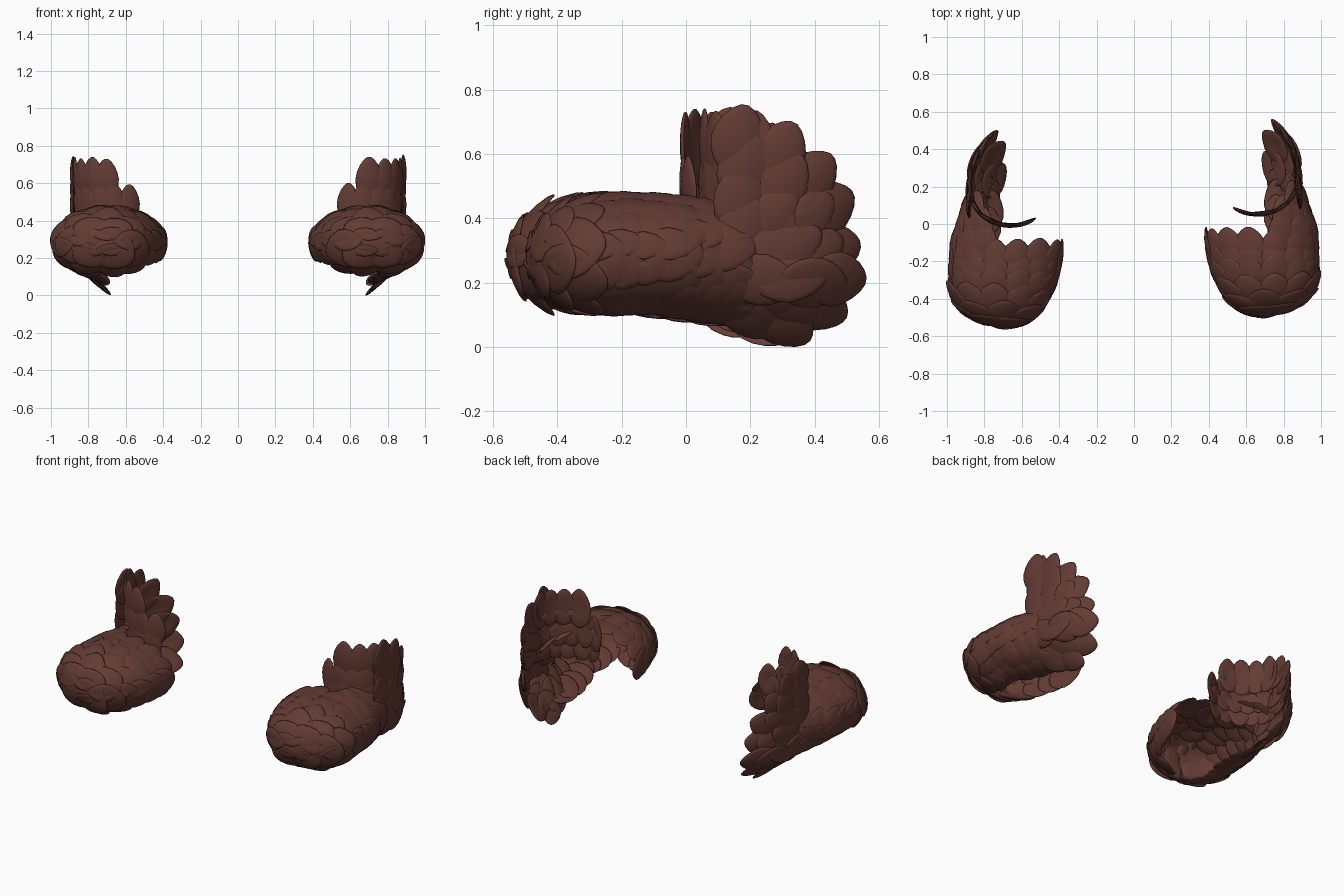
import bpy, bmesh, math, random
from mathutils import Vector

if "Cube" in bpy.data.objects:
    bpy.data.objects.remove(bpy.data.objects["Cube"])

random.seed(4)
brown = bpy.data.materials.new("dark_brown")
brown.diffuse_color = (0.125, 0.044, 0.034, 1)
brown.use_nodes = True
brown.node_tree.nodes["Principled BSDF"].inputs["Base Color"].default_value = brown.diffuse_color


def lerp_table(table, t):
    if t <= table[0][0]:
        return table[0][1]
    for (a, va), (b, vb) in zip(table, table[1:]):
        if t <= b:
            return va + (vb - va) * (t - a) / (b - a)
    return table[-1][1]


# Front shell: flattened tube along y, rounded and closed at the front
SHELL_Y = list(enumerate([-.525, -.505, -.455, -.375, -.275, -.17, -.07, .03, .13]))
SHELL_R = list(enumerate([.03, .38, .66, .85, .95, .99, .99, .98, .96]))


def shell_point(t, deg):
    a = math.radians(deg)
    r = lerp_table(SHELL_R, t)
    y = lerp_table(SHELL_Y, t)
    x = .685 + .295 * r * math.cos(a) + .04 * max(0, min(1, (5 - t) / 2.5))
    y += .12 * (x - .66) * max(0, 1 - t / 5)
    x -= .25 * max(0, y + .1)
    sag = .15 * max(0, y + .1) * (math.sin(a) < 0) * math.sin(a)
    return Vector((x, y, .292 + .19 * min(1, r * 1.04) * math.sin(a) + sag))


# Rear guard: cupped fan radiating from the end of the shell
FAN_R = [(-70, .13), (-50, .21), (-35, .34), (-20, .42), (-8, .465), (10, .455),
         (25, .475), (45, .505), (70, .525), (90, .52)]
FAN_X = [(-.05, .93), (0, .92), (.12, .89), (.3, .875), (.4, .84), (.5, .76), (.58, .67)]


def fan_point(q, deg):
    a = math.radians(deg)
    r = lerp_table(FAN_R, deg) * q
    y, z = .07 + r * math.cos(a), .235 + r * math.sin(a)
    return Vector((lerp_table(FAN_X, y) - .95 * max(0, .21 - z), y, z))


# Upright collar: front edge of the guard, turning inward behind the shell
def collar_point(z, deg):
    a = math.radians(deg)
    return Vector((.66 + .215 * math.sin(a), .21 - .19 * math.cos(a), z))


def add_scale(bm, side, origin, across, along, normal, width, length, bend, curl):
    """One leaf-shaped plate: domed front, flatter back."""
    seg, layers = 18, []
    profile = [(.45, .0095), (.82, .006), (.97, .002), (1, -.002), (.95, -.006), (.5, -.005)]

    def place(u, v, h):
        h -= bend * u * u + curl * v * v
        p = origin + across * u + along * v + normal * h
        return bm.verts.new((p.x * side, p.y + .03 * side, p.z))

    for k, h in profile:
        ring = []
        for i in range(seg):
            a = 2 * math.pi * i / seg
            s, c = math.sin(a), math.cos(a)
            taper = 1 - .28 * max(0, s) ** 1.5
            ring.append(place(k * c * taper * width / 2, k * s * length / 2, h))
        layers.append(ring)
    top, bottom = place(0, 0, .011), place(0, 0, -.005)
    for i in range(seg):
        j = (i + 1) % seg
        bm.faces.new((top, layers[0][i], layers[0][j]))
        for A, B in zip(layers, layers[1:]):
            bm.faces.new((A[i], B[i], B[j], A[j]))
        bm.faces.new((bottom, layers[-1][j], layers[-1][i]))


def add_row(bm, side, surface, row, dt, bend, curl, centre, tilt):
    t, start, end, n, width, length = row
    for i in range(n):
        deg = start + (end - start) * (i + .5) / n + random.uniform(-1.5, 1.5)
        p = surface(t, deg)
        along = (surface(t + dt, deg) - surface(t - dt, deg)).normalized()
        turn = surface(t, deg + 6) - surface(t, deg - 6)
        normal = along.cross(turn).normalized()
        if normal.dot(p - centre) < 0:
            normal = -normal
        along = (along + normal * (tilt + random.uniform(-.03, .03))).normalized()
        across = along.cross(normal).normalized()
        normal = across.cross(along)
        k = random.uniform(.94, 1.06)
        add_scale(bm, side, p, across, along, normal, width * k, length * k, bend, curl)


def finish(bm, name):
    bmesh.ops.recalc_face_normals(bm, faces=bm.faces)
    mesh = bpy.data.meshes.new(name)
    bm.to_mesh(mesh)
    bm.free()
    mesh.materials.append(brown)
    for f in mesh.polygons:
        f.use_smooth = True
    bpy.context.collection.objects.link(bpy.data.objects.new(name, mesh))


# rows: position, first angle, last angle, count, width, length
SHELL_ROWS = [(.7, 0, 360, 4, .22, .24), (1.7, 20, 380, 7, .21, .23),
              (2.7, -80, 245, 9, .20, .23), (3.6, -75, 205, 10, .19, .23),
              (4.4, -70, 200, 10, .185, .22), (5.1, -70, 195, 10, .18, .22),
              (5.9, -75, 75, 7, .18, .24), (6.8, -75, 65, 6, .18, .24),
              (7.6, -70, 45, 5, .18, .24)]
FAN_ROWS = [(.3, -60, 80, 4, .17, .24), (.48, -62, 85, 6, .17, .24),
            (.65, -56, 85, 7, .18, .24), (.81, -62, 88, 9, .175, .22)]
COLLAR_ROWS = [(.42, -25, 85, 5, .13, .22), (.50, -32, 80, 5, .13, .22),
               (.63, 0, 95, 4, .14, .23)]

for side, label in ((1, "right"), (-1, "left")):
    parts = [("_front_shell_scales", shell_point, SHELL_ROWS, .5, 1.8, 1.1, (.69, -.1, .29), .09),
             ("_rear_guard_scales", fan_point, FAN_ROWS, .12, 1.2, .7, (-3, .1, .2), .06),
             ("_collar_scales", collar_point, COLLAR_ROWS, .1, 1.6, .5, (.66, .22, .5), .03)]
    for name, surface, rows, dt, bend, curl, centre, tilt in parts:
        bm = bmesh.new()
        for row in rows:
            add_row(bm, side, surface, row, dt, bend, curl, Vector(centre), tilt)
        finish(bm, label + name)

# Rest everything on the ground
low = min(v.co.z for o in bpy.data.objects for v in o.data.vertices)
for o in bpy.data.objects:
    for v in o.data.vertices:
        v.co.z -= low
